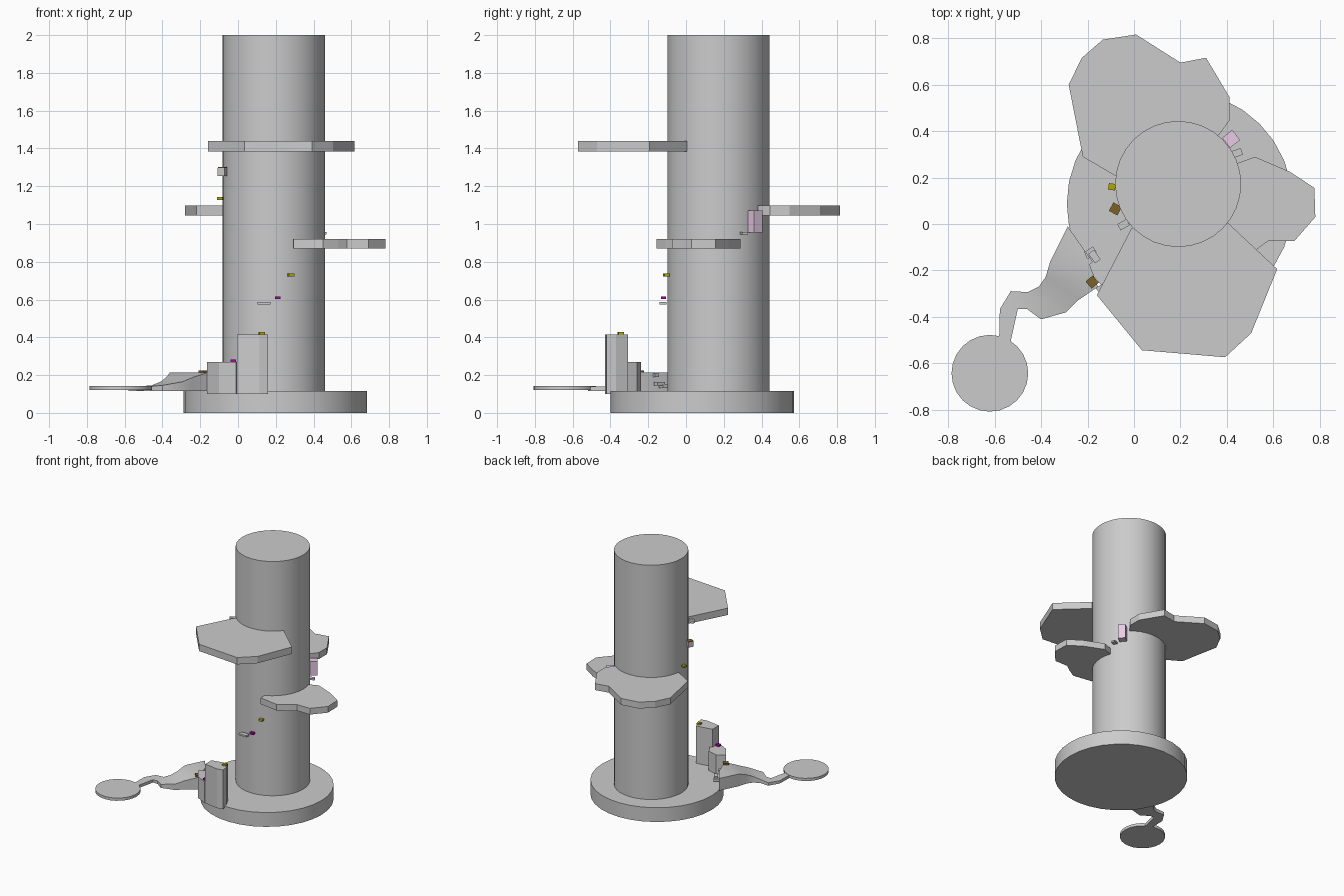
import bpy, bmesh, math

def finish(name, bm, color=None, smooth=False):
    bmesh.ops.recalc_face_normals(bm, faces=bm.faces[:])
    me = bpy.data.meshes.new(name)
    bm.to_mesh(me)
    bm.free()
    ob = bpy.data.objects.new(name, me)
    bpy.context.collection.objects.link(ob)
    if color:
        key = "paint_%d_%d_%d" % tuple(int(c * 100) for c in color)
        mat = bpy.data.materials.get(key) or bpy.data.materials.new(key)
        mat.diffuse_color = (*color, 1)
        me.materials.append(mat)
    if smooth:
        bpy.ops.object.select_all(action='DESELECT')
        ob.select_set(True)
        bpy.context.view_layer.objects.active = ob
        bpy.ops.object.shade_smooth_by_angle(angle=math.radians(30))
    return ob

def prism(name, pts, z0, z1, smooth=False):
    bm = bmesh.new()
    lo = [bm.verts.new((x, y, z0)) for x, y in pts]
    hi = [bm.verts.new((x, y, z1)) for x, y in pts]
    bm.faces.new(lo)
    bm.faces.new(hi)
    n = len(pts)
    for i in range(n):
        j = (i + 1) % n
        bm.faces.new((lo[i], lo[j], hi[j], hi[i]))
    return finish(name, bm, smooth=smooth)

def disc(name, x, y, r, z0, z1, n):
    ring = [(x + r * math.cos(math.tau * i / n), y + r * math.sin(math.tau * i / n)) for i in range(n)]
    return prism(name, ring, z0, z1, smooth=True)

def box(name, x, y, z, sx, sy, sz, rot=0, color=None):
    c, s = math.cos(math.radians(rot)), math.sin(math.radians(rot))
    bm = bmesh.new()
    bmesh.ops.create_cube(bm, size=1)
    for v in bm.verts:
        a, b = v.co.x * sx, v.co.y * sy
        v.co = (x + a * c - b * s, y + a * s + b * c, z + v.co.z * sz)
    return finish(name, bm, color)

# Base, tower and the small outlying disc
disc("base", 0.197, 0.087, 0.486, 0, 0.115, 32)
disc("tower", 0.19, 0.172, 0.271, 0.1, 2.0, 32)
disc("outer_island", -0.62, -0.642, 0.165, 0.12, 0.142, 24)

# Irregular platforms around the tower
prism("upper_platform", [(-0.01, -0.017), (-0.16, -0.306), (0.034, -0.543), (0.392, -0.573),
                         (0.504, -0.47), (0.616, -0.194), (0.405, 0.004)], 1.385, 1.44)
prism("middle_platform", [(-0.08, 0.207), (-0.22, 0.289), (-0.281, 0.6), (-0.224, 0.715),
                          (-0.134, 0.793), (0.009, 0.815), (0.2, 0.694), (0.31, 0.715),
                          (0.41, 0.547), (0.41, 0.444), (0.366, 0.384)], 1.045, 1.097)
prism("lower_platform", [(0.44, 0.26), (0.52, 0.289), (0.672, 0.224), (0.776, 0.155), (0.78, 0.03),
                         (0.69, -0.073), (0.577, -0.073), (0.53, -0.108), (0.45, -0.155),
                         (0.293, -0.13), (0.29, -0.06)], 0.87, 0.92)

# Rocky stepping blocks
prism("tall_block", [(-0.005, -0.33), (-0.005, -0.41), (0.115, -0.43), (0.16, -0.42),
                     (0.155, -0.37), (0.125, -0.308), (0.05, -0.32)], 0.1, 0.415)
prism("middle_block", [(-0.165, -0.275), (-0.1, -0.365), (-0.01, -0.41), (0.03, -0.35),
                       (-0.02, -0.26), (-0.1, -0.237)], 0.1, 0.27)

# Winding path: left edge, right edge and height at each section
sections = [((-0.285, -0.01), (-0.215, -0.11), 0.215),
            ((-0.36, -0.16), (-0.155, -0.27), 0.215),
            ((-0.38, -0.228), (-0.24, -0.328), 0.188),
            ((-0.41, -0.27), (-0.293, -0.38), 0.165),
            ((-0.456, -0.293), (-0.4, -0.41), 0.146),
            ((-0.53, -0.289), (-0.46, -0.366), 0.14),
            ((-0.577, -0.366), (-0.5, -0.366), 0.14),
            ((-0.58, -0.49), (-0.534, -0.52), 0.14)]
bm = bmesh.new()
rows = [[bm.verts.new((*p, h)) for p, h in ((l, 0.117), (r, 0.117), (r, z), (l, z))]
        for l, r, z in sections]
for a, b in zip(rows, rows[1:]):
    for i in range(4):
        j = (i + 1) % 4
        bm.faces.new((a[i], a[j], b[j], b[i]))
bm.faces.new(rows[0])
bm.faces.new(rows[-1])
finish("winding_path", bm, smooth=True)

# Coloured markers
yellow, purple, brown, pink = (0.42, 0.4, 0.0), (0.4, 0.0, 0.4), (0.2, 0.12, 0.02), (0.8, 0.6, 0.78)
for i, (x, y, z, r) in enumerate([(0.125, -0.345, 0.42, 10), (0.28, -0.105, 0.73, 15), (-0.095, 0.16, 1.135, -8)]):
    box("yellow_marker_%d" % i, x, y, z, 0.03, 0.028, 0.014, r, yellow)
box("purple_marker_0", -0.025, -0.375, 0.276, 0.03, 0.028, 0.014, 0, purple)
box("purple_marker_1", 0.21, -0.12, 0.61, 0.03, 0.026, 0.014, 0, purple)
box("pink_box", 0.418, 0.366, 1.013, 0.055, 0.055, 0.115, 38, pink)

# Crate with a brown lid, and a brown plate on the path
box("crate", -0.08, 0.065, 1.276, 0.042, 0.042, 0.042, -28)
box("crate_lid", -0.08, 0.065, 1.299, 0.04, 0.04, 0.004, -28, brown)
box("path_plate", -0.18, -0.25, 0.219, 0.04, 0.04, 0.012, 40, brown)

# Small grey footholds
for i, (x, y, z, sx, sy, sz, r) in enumerate([
        (0.138, -0.122, 0.58, 0.07, 0.035, 0.014, 0), (0.445, 0.306, 0.95, 0.04, 0.03, 0.013, 20),
        (-0.045, -0.003, 1.42, 0.045, 0.03, 0.02, 30), (-0.17, -0.14, 0.155, 0.05, 0.03, 0.018, -55),
        (-0.185, -0.12, 0.14, 0.04, 0.03, 0.018, 35), (-0.2, -0.165, 0.2, 0.04, 0.025, 0.018, 35)]):
    box("foothold_%d" % i, x, y, z, sx, sy, sz, r)
